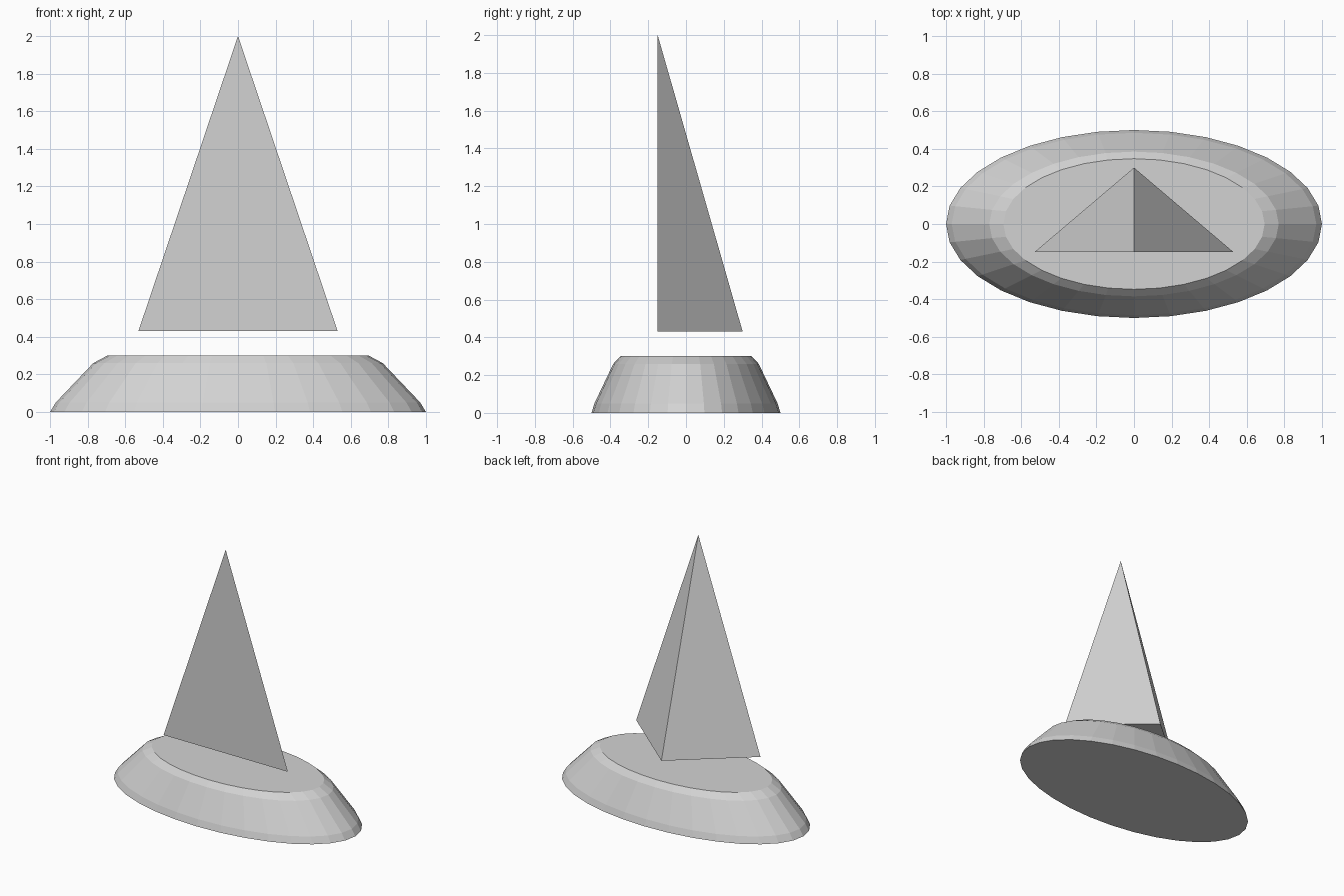
import bpy, bmesh, math

cube = bpy.data.objects.get("Cube")
if cube:
    bpy.data.objects.remove(cube, do_unlink=True)

grey = bpy.data.materials.new("light_grey")
grey.use_nodes = True
colour = (0.65, 0.65, 0.65, 1)
grey.diffuse_color = colour
grey.node_tree.nodes["Principled BSDF"].inputs["Base Color"].default_value = colour


def finish(bm, name):
    bmesh.ops.recalc_face_normals(bm, faces=bm.faces)
    mesh = bpy.data.meshes.new(name)
    bm.to_mesh(mesh)
    bm.free()
    mesh.materials.append(grey)
    obj = bpy.data.objects.new(name, mesh)
    bpy.context.collection.objects.link(obj)


# Oval base: faceted rings stacked along a rounded slope
SIDES = 32
profile = [(1.0, 0.0), (0.97, 0.05), (0.77, 0.26), (0.695, 0.30)]
bm = bmesh.new()
rings = []
for r, z in profile:
    angles = [2 * math.pi * i / SIDES for i in range(SIDES)]
    rings.append([bm.verts.new((r * math.cos(a), r / 2 * math.sin(a), z)) for a in angles])
for low, high in zip(rings, rings[1:]):
    for i in range(SIDES):
        j = (i + 1) % SIDES
        bm.faces.new((low[i], low[j], high[j], high[i]))
bm.faces.new(rings[0])
bm.faces.new(rings[-1])
finish(bm, "oval_base")

# Floating three-sided spire with an upright front face
bm = bmesh.new()
corners = [(-0.53, -0.15, 0.43), (0.53, -0.15, 0.43), (0, 0.30, 0.43), (0, -0.15, 2.0)]
verts = [bm.verts.new(c) for c in corners]
for skip in range(4):
    bm.faces.new([v for i, v in enumerate(verts) if i != skip])
finish(bm, "spire")
